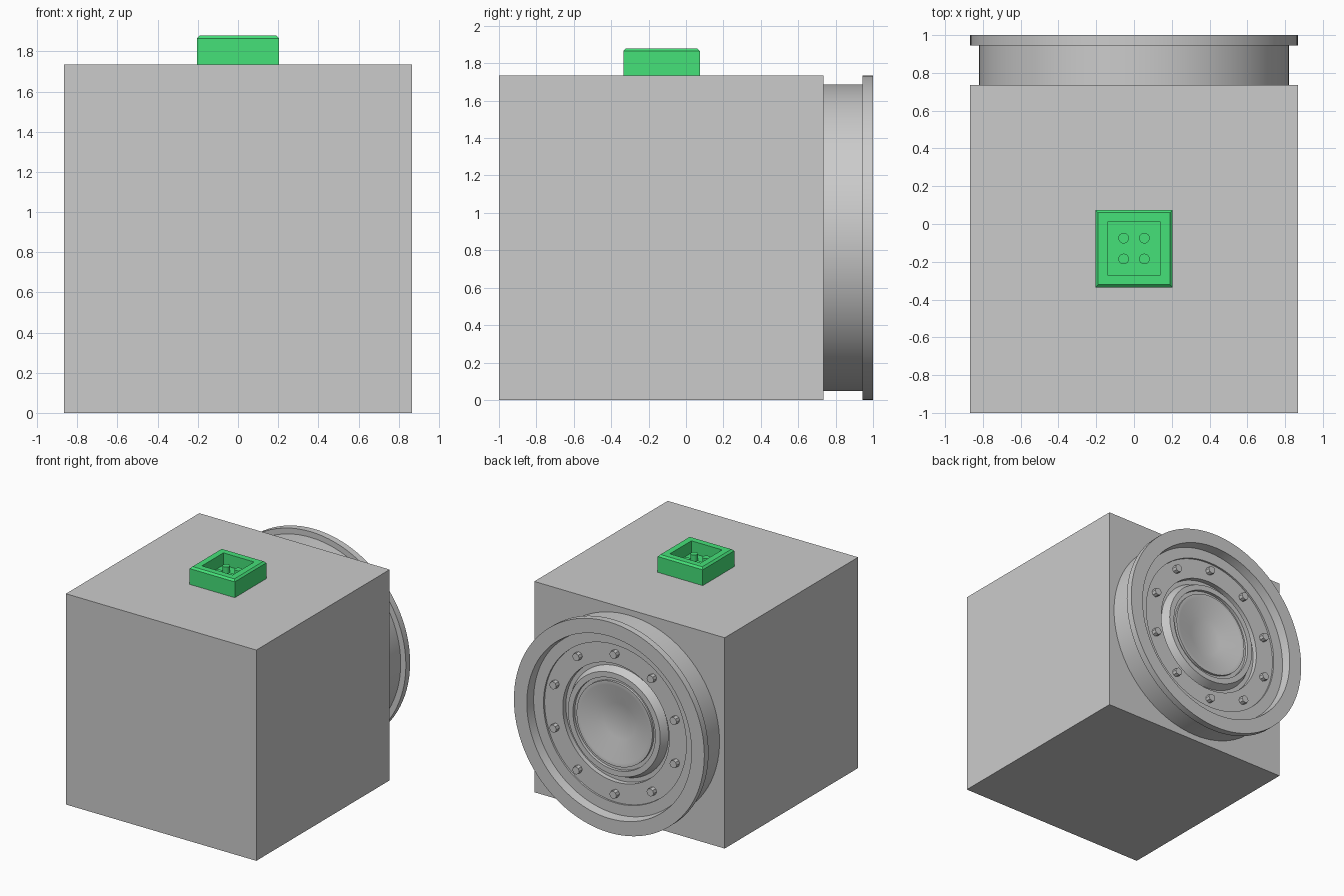
import bpy, bmesh, math
from mathutils import Vector, Matrix

if "Cube" in bpy.data.objects:
    bpy.data.objects.remove(bpy.data.objects["Cube"])

CZ = 0.8675                       # height of the wheel axis
BTN_Y = -0.13                     # button centre


def finish(bm, name, smooth=False, mat=None):
    bmesh.ops.remove_doubles(bm, verts=bm.verts, dist=1e-5)
    bmesh.ops.recalc_face_normals(bm, faces=bm.faces)
    me = bpy.data.meshes.new(name)
    bm.to_mesh(me)
    bm.free()
    ob = bpy.data.objects.new(name, me)
    bpy.context.collection.objects.link(ob)
    if mat:
        me.materials.append(mat)
    if smooth:
        bpy.ops.object.select_all(action='DESELECT')
        ob.select_set(True)
        bpy.context.view_layer.objects.active = ob
        bpy.ops.object.shade_smooth_by_angle(angle=math.radians(30))
    return ob


def box(bm, lo, hi):
    lo, hi = Vector(lo), Vector(hi)
    size = hi - lo
    m = Matrix.Translation((lo + hi) / 2) @ Matrix.Diagonal((*size, 1))
    bmesh.ops.create_cube(bm, size=1, matrix=m)


def lathe_y(name, profile, steps=96):
    """Revolve (radius, y) points about the wheel axis."""
    bm = bmesh.new()
    vs = [bm.verts.new((r, y, CZ)) for r, y in profile]
    es = [bm.edges.new(p) for p in zip(vs, vs[1:])]
    bmesh.ops.spin(bm, geom=vs + es, cent=(0, 0, CZ), axis=(0, 1, 0),
                   angle=math.tau, steps=steps, use_duplicate=False)
    return finish(bm, name, True)


# Main block
bm = bmesh.new()
box(bm, (-0.867, -1, 0), (0.867, 0.735, 1.735))
finish(bm, "main_block")

# Round end with flange, recessed plate, hub ring and cone
lathe_y("flanged_wheel", [
    (0, 0.735), (0.82, 0.735), (0.82, 0.945), (0.867, 0.945), (0.867, 1.0),
    (0.75, 1.0), (0.74, 0.925), (0.65, 0.925), (0.65, 0.91), (0.485, 0.91),
    (0.485, 0.87), (0.45, 0.87), (0.42, 0.935), (0.375, 0.935),
    (0.375, 0.91), (0.345, 0.91), (0.345, 0.93), (0.315, 0.93),
    (0.146, 0.865), (0, 0.865)])

# Ten bolts around the plate
bm = bmesh.new()
for i in range(10):
    a = math.pi / 2 + i * math.tau / 10
    pos = Vector((0.576 * math.cos(a), 0.925, CZ + 0.576 * math.sin(a)))
    bmesh.ops.create_cone(bm, cap_ends=True, segments=8, radius1=0.032,
                          radius2=0.032, depth=0.05,
                          matrix=Matrix.Translation(pos) @ Matrix.Rotation(math.pi / 2, 4, 'X'))
finish(bm, "bolts")

# Green button housing: square rings from outside bottom to pocket floor
green = bpy.data.materials.new("green")
green.diffuse_color = (0.06, 0.75, 0.19, 1)
green.use_nodes = True
green.node_tree.nodes["Principled BSDF"].inputs["Base Color"].default_value = green.diffuse_color
bm = bmesh.new()
rings = []
for h, z in [(0.205, 1.735), (0.205, 1.865), (0.19, 1.88), (0.14, 1.88), (0.14, 1.78)]:
    rings.append([bm.verts.new((sx * h, BTN_Y + sy * h, z))
                  for sx, sy in ((-1, -1), (1, -1), (1, 1), (-1, 1))])
for a, b in zip(rings, rings[1:]):
    for i in range(4):
        j = (i + 1) % 4
        bm.faces.new((a[i], a[j], b[j], b[i]))
bm.faces.new(rings[0][::-1])
bm.faces.new(rings[-1])
finish(bm, "button_housing", mat=green)

# Four pins in the pocket
bm = bmesh.new()
for sx in (-1, 1):
    for sy in (-1, 1):
        bmesh.ops.create_cone(bm, cap_ends=True, segments=24, radius1=0.028,
                              radius2=0.028, depth=0.05,
                              matrix=Matrix.Translation((sx * 0.055, BTN_Y + sy * 0.055, 1.805)))
finish(bm, "button_pins", True, green)
